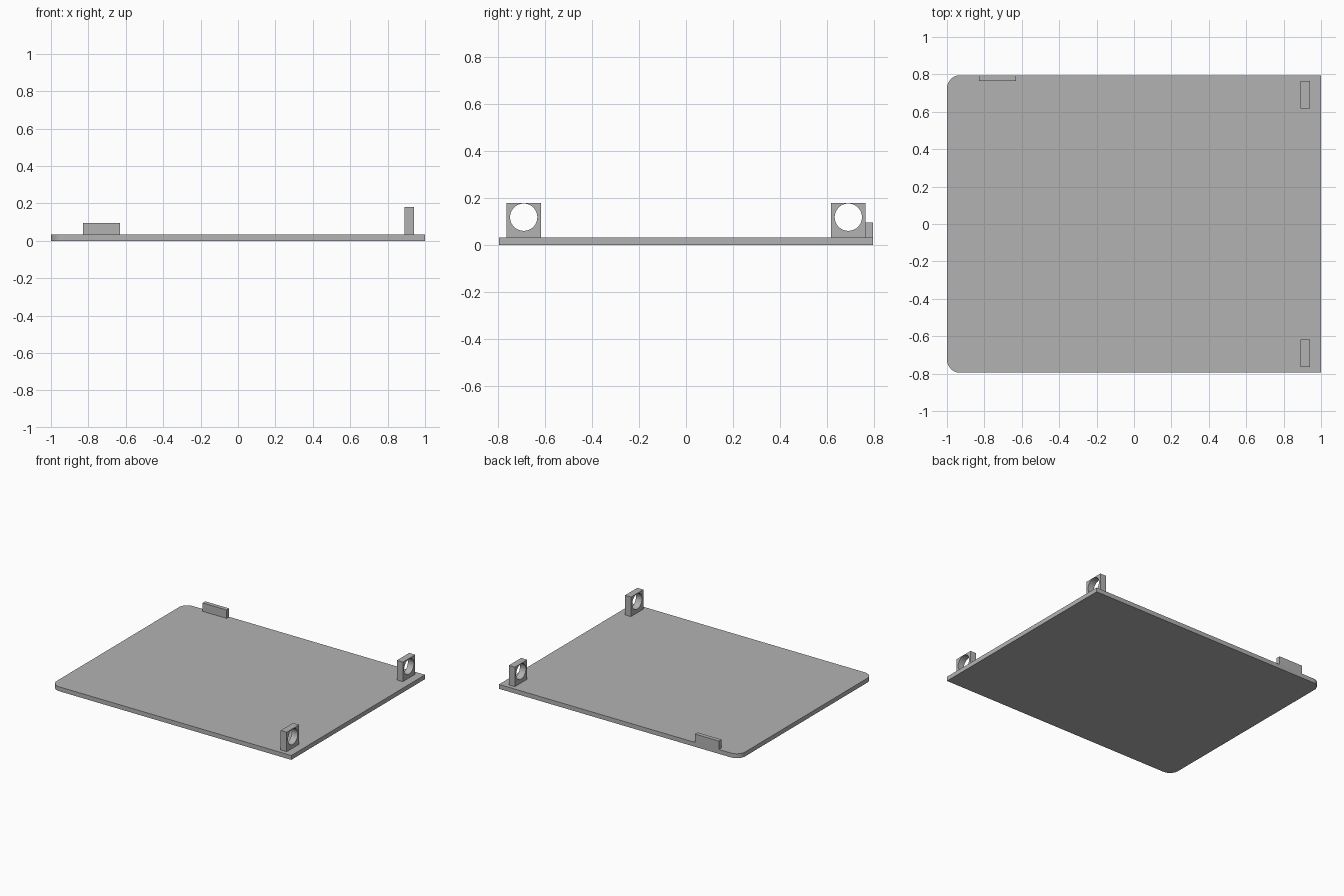
import bpy, bmesh, math

if "Cube" in bpy.data.objects:
    bpy.data.objects.remove(bpy.data.objects["Cube"])

grey = bpy.data.materials.new("light grey")
grey.diffuse_color = (0.45, 0.45, 0.45, 1)
grey.use_nodes = True
grey.node_tree.nodes["Principled BSDF"].inputs["Base Color"].default_value = grey.diffuse_color


def finish(bm, name):
    bmesh.ops.recalc_face_normals(bm, faces=bm.faces)
    mesh = bpy.data.meshes.new(name)
    bm.to_mesh(mesh)
    bm.free()
    mesh.materials.append(grey)
    obj = bpy.data.objects.new(name, mesh)
    bpy.context.collection.objects.link(obj)
    bpy.context.view_layer.objects.active = obj
    obj.select_set(True)
    bpy.ops.object.shade_smooth_by_angle(angle=math.radians(30))
    obj.select_set(False)
    return obj


def box(name, lo, hi, round_left=0):
    bm = bmesh.new()
    bmesh.ops.create_cube(bm, size=1)
    for v in bm.verts:
        v.co = [a + (c + 0.5) * (b - a) for a, b, c in zip(lo, hi, v.co)]
    if round_left:
        # round the two upright edges on the left side
        edges = [e for e in bm.edges
                 if all(v.co.x < 0 for v in e.verts)
                 and abs(e.verts[0].co.z - e.verts[1].co.z) > 0.01]
        bmesh.ops.bevel(bm, geom=edges, offset=round_left, segments=12,
                        profile=0.5, affect='EDGES')
    return finish(bm, name)


def hinge_lug(name, y, x0=0.89, x1=0.94, n=48):
    # square block with a round hole through it along x
    bm = bmesh.new()
    half, z_mid, r, z_hole = 0.0735, 0.1065, 0.058, 0.119
    rings = []
    for x in (x0, x1):
        inner, outer = [], []
        for i in range(n):
            a = 2 * math.pi * i / n
            c, s = math.cos(a), math.sin(a)
            k = half / max(abs(c), abs(s))
            inner.append(bm.verts.new((x, y + r * c, z_hole + r * s)))
            outer.append(bm.verts.new((x, y + k * c, z_mid + k * s)))
        rings.append((inner, outer))
    (i0, o0), (i1, o1) = rings
    for a, b in ((i0, o0), (o0, o1), (o1, i1), (i1, i0)):
        for i in range(n):
            j = (i + 1) % n
            bm.faces.new((a[i], a[j], b[j], b[i]))
    return finish(bm, name)


# flat lid with rounded left corners
box("lid_plate", (-1, -0.795, 0), (1, 0.795, 0.033), round_left=0.07)
# latch tab on the back edge
box("latch_tab", (-0.83, 0.764, 0.033), (-0.63, 0.795, 0.096))
# pair of hinge lugs near the right edge
hinge_lug("front_hinge_lug", -0.69)
hinge_lug("back_hinge_lug", 0.69)
